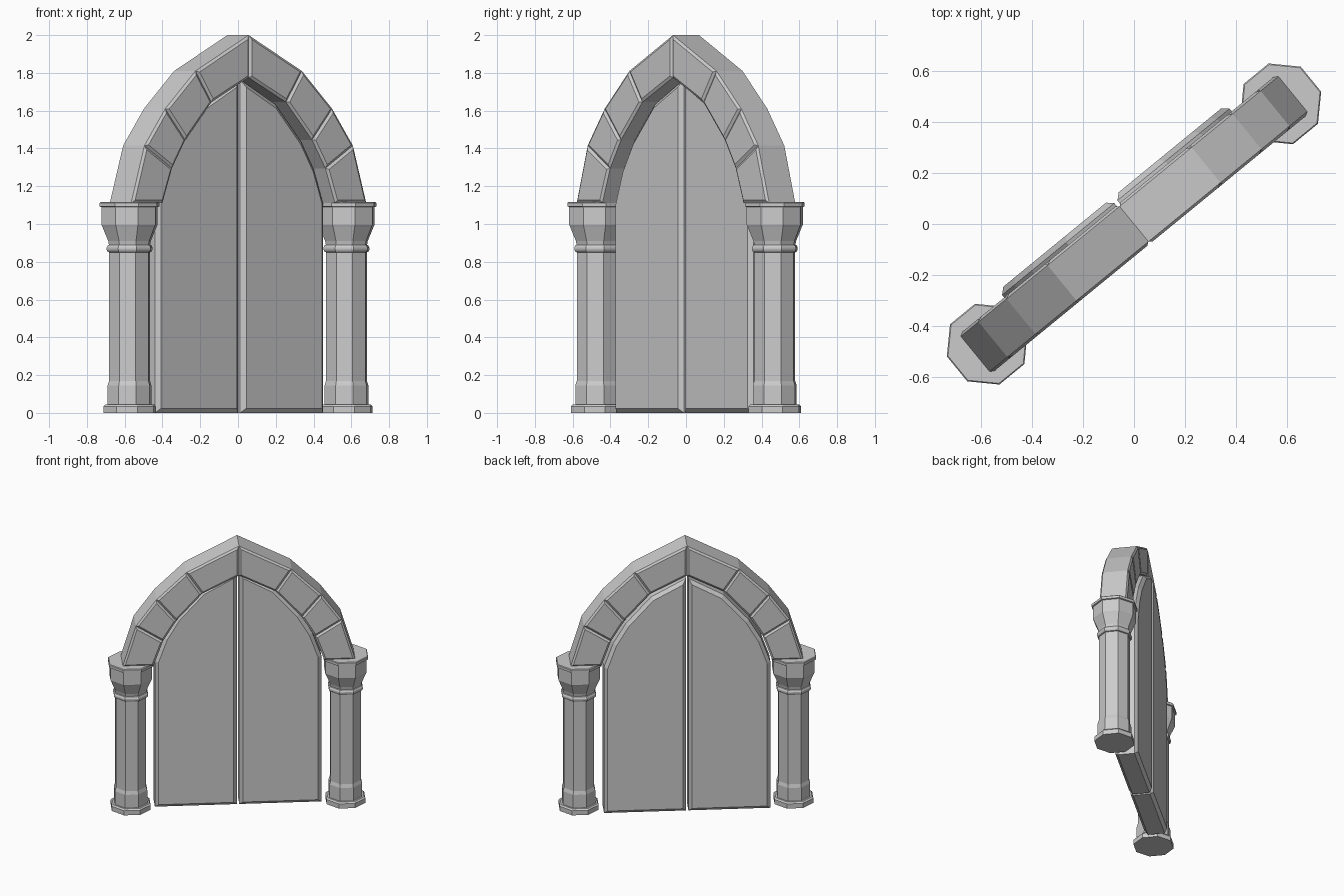
import bpy, bmesh, math

if "Cube" in bpy.data.objects:
    bpy.data.objects.remove(bpy.data.objects["Cube"])

TURN = math.radians(39.3)   # the gate stands diagonally


def finish(name, bm):
    """Turn a right-hand half into a mirrored, rotated object."""
    bmesh.ops.recalc_face_normals(bm, faces=bm.faces)
    me = bpy.data.meshes.new(name)
    bm.to_mesh(me)
    bm.free()
    ob = bpy.data.objects.new(name, me)
    bpy.context.collection.objects.link(ob)
    ob.rotation_euler.z = TURN
    mod = ob.modifiers.new("mirror", 'MIRROR')
    mod.use_clip = True
    mod.merge_threshold = 0.0005
    return ob


def raise_panels(bm, width, depth):
    """Chamfer every front and back face outwards."""
    bmesh.ops.recalc_face_normals(bm, faces=bm.faces)
    faces = [f for f in bm.faces if abs(f.normal.y) > 0.99]
    bmesh.ops.inset_individual(bm, faces=faces, thickness=width,
                               depth=depth, use_even_offset=True)


# octagonal columns: (radius, height) profile
profile = [(.145, 0), (.145, .035), (.135, .045), (.121, .045), (.121, .145),
           (.113, .17), (.113, .85), (.121, .853), (.127, .865), (.127, .875),
           (.120, .888), (.114, .89), (.118, .91), (.150, .985), (.155, .995),
           (.155, 1.09), (.165, 1.093), (.165, 1.112), (.160, 1.117)]
bm = bmesh.new()
rings = []
for r, z in profile:
    rings.append([bm.verts.new((.742 + r * math.cos(math.radians(22.5 + 45 * i)),
                                r * math.sin(math.radians(22.5 + 45 * i)), z))
                  for i in range(8)])
for a, b in zip(rings, rings[1:]):
    for i in range(8):
        j = (i + 1) % 8
        bm.faces.new((a[i], a[j], b[j], b[i]))
bm.faces.new(rings[0])
bm.faces.new(rings[-1])
finish("columns", bm)

# pointed arch of chamfered stone blocks
outer = [(0, 2.0), (.364, 1.81), (.571, 1.61), (.713, 1.415), (.804, 1.112)]
inner = [(0, 1.775), (.255, 1.645), (.434, 1.445), (.525, 1.295), (.59, 1.112)]
D = .089
bm = bmesh.new()
rows = [[bm.verts.new(p) for p in ((xo, -D, zo), (xo, D, zo), (xi, D, zi), (xi, -D, zi))]
        for (xo, zo), (xi, zi) in zip(outer, inner)]
for a, b in zip(rows, rows[1:]):
    for i in range(4):
        j = (i + 1) % 4
        bm.faces.new((a[i], a[j], b[j], b[i]))
bm.faces.new(rows[-1])
raise_panels(bm, .014, .010)
finish("arch_stones", bm)

# two door leaves with chamfered rims
leaf = [(.008, 0), (.575, 0), (.575, 1.11), (.513, 1.285), (.425, 1.435),
        (.25, 1.632), (.008, 1.765)]
bm = bmesh.new()
front = [bm.verts.new((x, -.008, z)) for x, z in leaf]
back = [bm.verts.new((x, .112, z)) for x, z in leaf]
bm.faces.new(front)
bm.faces.new(back)
for i in range(len(leaf)):
    j = (i + 1) % len(leaf)
    bm.faces.new((front[i], front[j], back[j], back[i]))
raise_panels(bm, .024, .022)
finish("door_leaves", bm)
